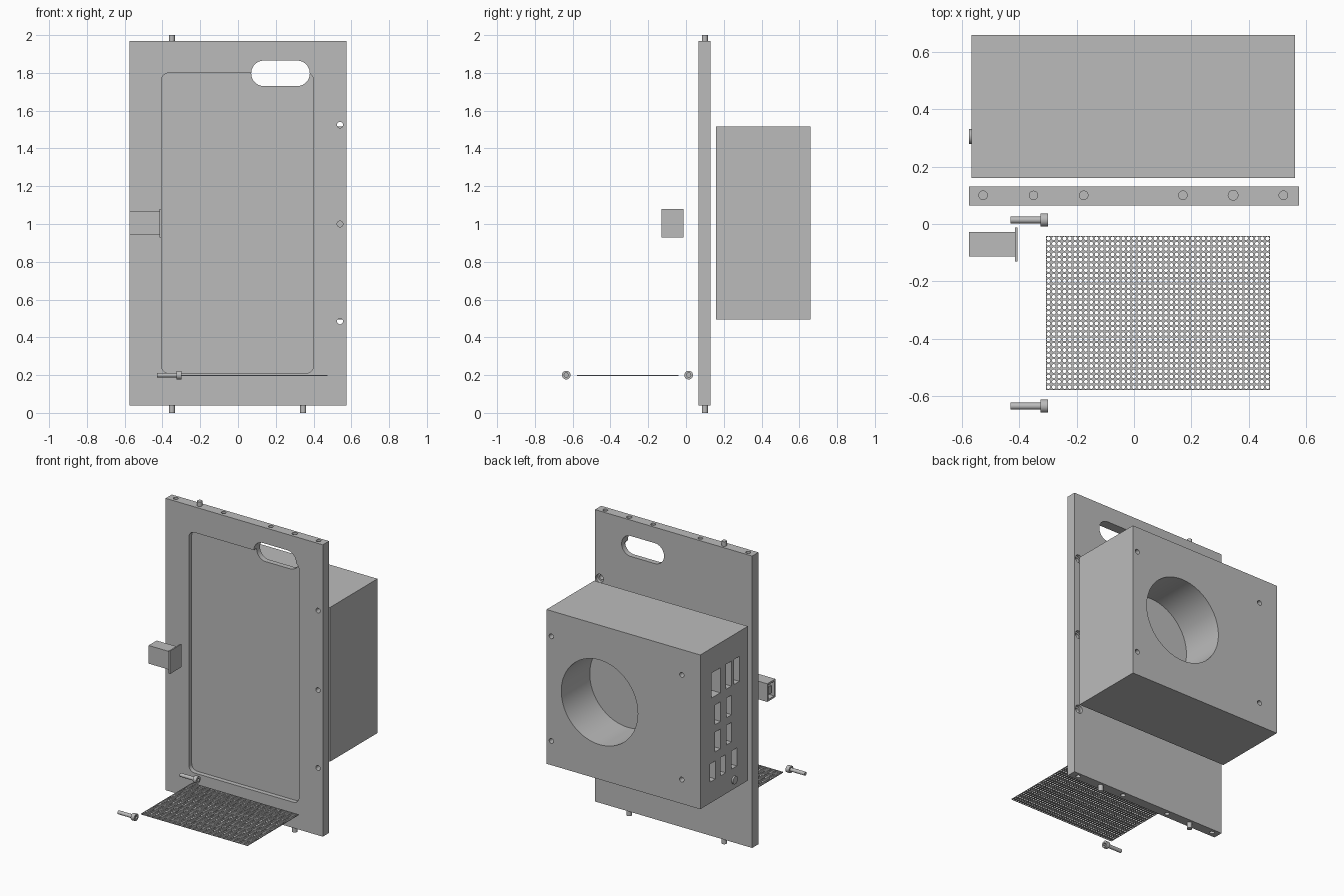
import bpy, bmesh
from math import pi, sin, cos, radians

if "Cube" in bpy.data.objects:
    bpy.data.objects.remove(bpy.data.objects["Cube"], do_unlink=True)

grey = bpy.data.materials.new("plain grey")
grey.use_nodes = True
GREY = (0.5, 0.5, 0.5, 1)
grey.diffuse_color = GREY
grey.node_tree.nodes["Principled BSDF"].inputs["Base Color"].default_value = GREY


def circle(u, v, r, n=24):
    return [(u + r * cos(2 * pi * i / n), v + r * sin(2 * pi * i / n)) for i in range(n)]


def rect(u0, u1, v0, v1):
    return [(u0, v0), (u1, v0), (u1, v1), (u0, v1)]


def round_rect(u0, u1, v0, v1, r, n=8):
    pts = []
    corners = [(u1 - r, v1 - r), (u0 + r, v1 - r), (u0 + r, v0 + r), (u1 - r, v0 + r)]
    for k, (cu, cv) in enumerate(corners):
        for i in range(n + 1):
            a = pi / 2 * (k + i / n)
            pts.append((cu + r * cos(a), cv + r * sin(a)))
    return pts


def finish(name, bm):
    bmesh.ops.recalc_face_normals(bm, faces=bm.faces)
    mesh = bpy.data.meshes.new(name)
    bm.to_mesh(mesh)
    bm.free()
    mesh.materials.append(grey)
    ob = bpy.data.objects.new(name, mesh)
    bpy.context.collection.objects.link(ob)
    return ob


def prism(name, axis, a, b, *profiles):
    """Extrude each outline along the axis from a to b."""
    place = {"X": lambda u, v, t: (t, u, v),
             "Y": lambda u, v, t: (u, t, v),
             "Z": lambda u, v, t: (u, v, t)}[axis]
    bm = bmesh.new()
    for prof in profiles:
        lo = [bm.verts.new(place(u, v, a)) for u, v in prof]
        hi = [bm.verts.new(place(u, v, b)) for u, v in prof]
        bm.faces.new(lo)
        bm.faces.new(hi)
        for i in range(len(prof)):
            j = (i + 1) % len(prof)
            bm.faces.new((lo[i], lo[j], hi[j], hi[i]))
    return finish(name, bm)


def activate(ob):
    bpy.ops.object.select_all(action="DESELECT")
    ob.select_set(True)
    bpy.context.view_layer.objects.active = ob


def cut(ob, axis, a, b, *profiles):
    tool = prism("cutter", axis, a, b, *profiles)
    tool.hide_render = True
    activate(ob)
    mod = ob.modifiers.new("cut", "BOOLEAN")
    mod.operation, mod.solver, mod.object = "DIFFERENCE", "EXACT", tool
    bpy.ops.object.modifier_apply(modifier=mod.name)
    bpy.data.objects.remove(tool, do_unlink=True)


def smooth(ob):
    activate(ob)
    bpy.ops.object.shade_smooth_by_angle(angle=radians(30))


# Door panel with shallow front recess, hand slot and drilled holes
FRONT, BACK, MID = 0.065, 0.13, 0.1
BOTTOM, TOP = 0.04, 1.97
panel = prism("door_panel", "Y", FRONT, BACK, rect(-0.575, 0.575, BOTTOM, TOP))
cut(panel, "Y", 0, FRONT + 0.03, round_rect(-0.405, 0.4, 0.21, 1.8, 0.04))
cut(panel, "Y", 0, 0.2, round_rect(0.07, 0.38, 1.73, 1.865, 0.067, 12))
side_holes = [0.485, 1.0, 1.525]
cut(panel, "Y", 0, 0.2, *[circle(0.54, z, 0.016) for z in side_holes])
cut(panel, "Y", BACK - 0.02, 0.2, *[circle(0.54, z, 0.027) for z in side_holes])
edge_holes = [circle(x, MID, 0.015) for x in (-0.525, -0.175, 0.17, 0.52)]
cut(panel, "Z", TOP - 0.07, TOP + 0.1, *edge_holes, circle(0.345, MID, 0.017))
cut(panel, "Z", BOTTOM - 0.1, BOTTOM + 0.07, *edge_holes)
smooth(panel)

# Hinge pins in the panel edges
for name, x, a, b in [("top_pin", -0.35, TOP - 0.04, 2.0),
                      ("bottom_pin_right", -0.35, 0, BOTTOM + 0.04),
                      ("bottom_pin_left", 0.345, 0, BOTTOM + 0.04)]:
    smooth(prism(name, "Z", a, b, circle(x, MID, 0.016)))

# Rear housing with round well, screw holes and socket openings
housing = prism("rear_housing", "Y", 0.16, 0.658, rect(-0.565, 0.56, 0.495, 1.515))
cut(housing, "Y", 0.36, 0.8, circle(0.172, 1.005, 0.28, 64))
cut(housing, "Y", 0.6, 0.8, *[circle(x, z, 0.016) for x in (-0.43, 0.525) for z in (0.655, 1.347)])
windows = [rect(0.449, 0.542, 1.185, 1.35)]
windows += [rect(y, y + 0.055, 1.185, 1.35) for y in (0.25, 0.333)]
windows += [rect(y, y + 0.055, z, z + 0.13) for y in (0.33, 0.447) for z in (0.815, 0.995)]
windows += [rect(y, y + 0.055, 0.635, 0.755) for y in (0.275, 0.393, 0.5)]
cut(housing, "X", -0.7, -0.5, *windows)
smooth(housing)
smooth(prism("side_button", "X", -0.575, -0.55, circle(0.305, 0.555, 0.026)))

# Latch: hollow body, inner bar and face plate
latch = prism("latch_body", "X", -0.575, -0.413, rect(-0.113, -0.028, 0.945, 1.065))
cut(latch, "X", -0.7, -0.47, rect(-0.101, -0.04, 0.957, 1.053))
prism("latch_bar", "X", -0.565, -0.46, rect(-0.085, -0.056, 0.98, 1.03))
prism("latch_plate", "X", -0.415, -0.406, rect(-0.131, -0.012, 0.928, 1.08))

# Screws with hexagonal sockets
for name, y in [("rear_screw", 0.014), ("front_screw", -0.634)]:
    smooth(prism(name + "_shaft", "X", -0.43, -0.32, circle(y, 0.2, 0.012)))
    head = prism(name + "_head", "X", -0.325, -0.3, circle(y, 0.2, 0.023))
    cut(head, "X", -0.315, -0.2, circle(y, 0.2, 0.012, 6))
    smooth(head)

# Perforated sheet: a grid of square cells, each with an octagonal hole
COLS, ROWS = 42, 29
X0, Y0, W, H = -0.307, -0.577, 0.781, 0.536
px, py = W / COLS, H / ROWS
bm = bmesh.new()
for c in range(COLS):
    for r in range(ROWS):
        cx, cy = X0 + (c + 0.5) * px, Y0 + (r + 0.5) * py
        inner = [bm.verts.new((u, v, 0.199)) for u, v in circle(cx, cy, 0.0068, 8)]
        outer = [bm.verts.new((cx + round(cos(i * pi / 4)) * px / 2,
                               cy + round(sin(i * pi / 4)) * py / 2, 0.199)) for i in range(8)]
        for i in range(8):
            j = (i + 1) % 8
            bm.faces.new((inner[i], outer[i], outer[j], inner[j]))
bmesh.ops.remove_doubles(bm, verts=bm.verts, dist=0.0005)
sheet = finish("perforated_sheet", bm)
solid = sheet.modifiers.new("thickness", "SOLIDIFY")
solid.thickness, solid.offset = 0.005, 0
